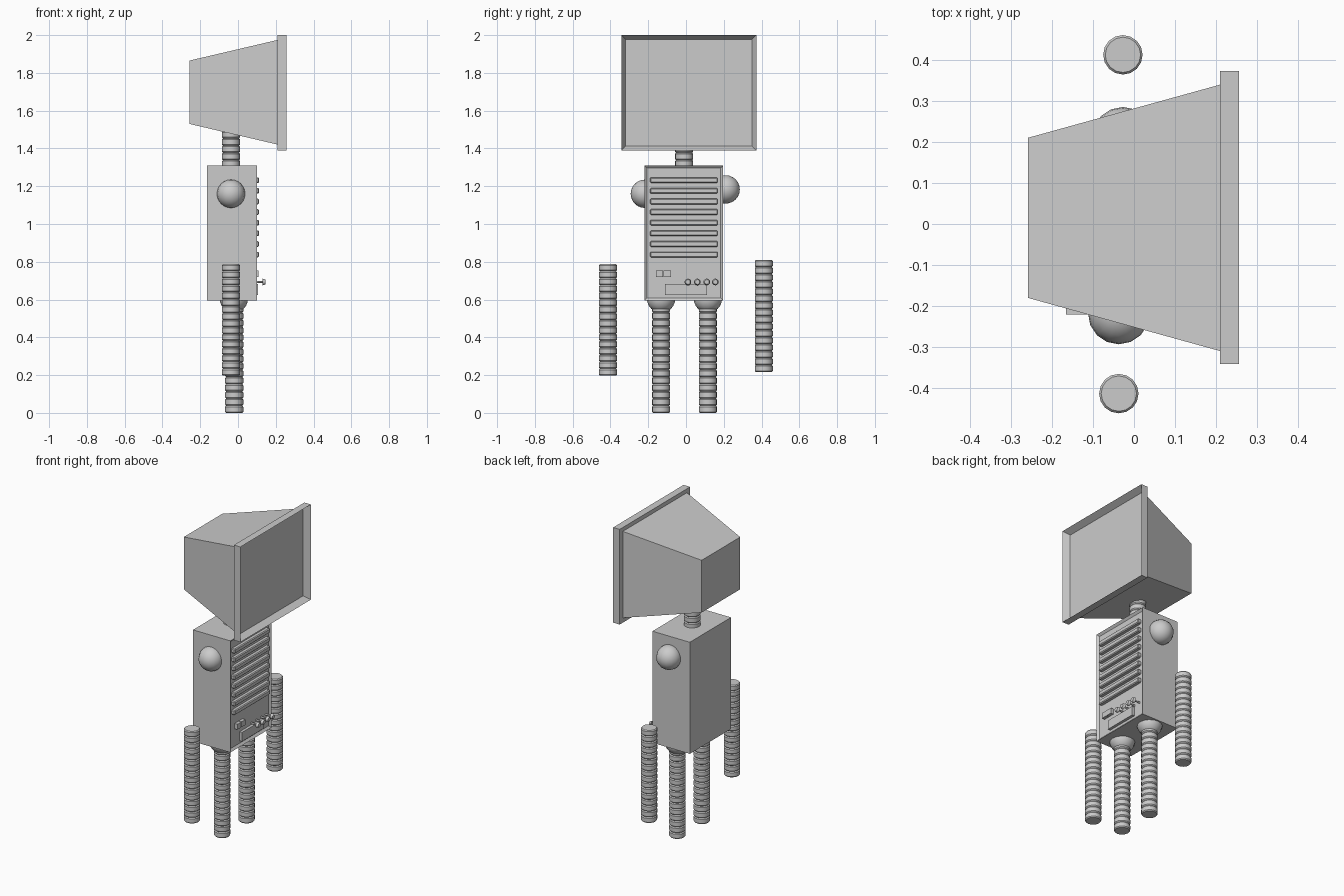
import bpy, bmesh, math
from mathutils import Matrix, Vector

if "Cube" in bpy.data.objects:
    bpy.data.objects.remove(bpy.data.objects["Cube"])


def finish(name, bm, smooth=None):
    bmesh.ops.recalc_face_normals(bm, faces=bm.faces)
    mesh = bpy.data.meshes.new(name)
    bm.to_mesh(mesh)
    bm.free()
    ob = bpy.data.objects.new(name, mesh)
    bpy.context.collection.objects.link(ob)
    if smooth:
        bpy.ops.object.select_all(action='DESELECT')
        ob.select_set(True)
        bpy.context.view_layer.objects.active = ob
        bpy.ops.object.shade_smooth_by_angle(angle=math.radians(smooth))
    return ob


def box(name, x, y, z, border=0, depth=0, bevel=0):
    """Box from (min, max) ranges; border/depth sink a panel into the +x face."""
    bm = bmesh.new()
    bmesh.ops.create_cube(bm, size=1)
    for v in bm.verts:
        v.co = Vector([(a + b) / 2 + c * (b - a) for (a, b), c in zip((x, y, z), v.co)])
    if border:
        bm.normal_update()
        face = max(bm.faces, key=lambda f: f.calc_center_median().x)
        bmesh.ops.inset_region(bm, faces=[face], thickness=border)
        for v in face.verts:
            v.co.x -= depth
    ob = finish(name, bm)
    if bevel:
        m = ob.modifiers.new("edge", 'BEVEL')
        m.width = bevel
    return ob


def hose(name, x, y, z0, z1, r=0.048, sides=16, pitch=0.037):
    """Ribbed tube: lathe of a stack of shallow bands, capped at both ends."""
    n = max(1, round((z1 - z0) / pitch))
    h = (z1 - z0) / n
    profile = []
    for i in range(n):
        b = z0 + i * h
        profile += [(r - 0.005, b), (r, b + 0.006), (r, b + h - 0.006)]
    profile.append((r - 0.005, z1))
    bm = bmesh.new()
    rings = [[bm.verts.new((x + q * math.cos(2 * math.pi * k / sides),
                            y + q * math.sin(2 * math.pi * k / sides), z))
              for k in range(sides)] for q, z in profile]
    for a, b in zip(rings, rings[1:]):
        for k in range(sides):
            j = (k + 1) % sides
            bm.faces.new((a[k], a[j], b[j], b[k]))
    bm.faces.new(rings[0])
    bm.faces.new(rings[-1])
    return finish(name, bm, 30)


def ball(name, loc, r, seg=16, rings=12):
    bm = bmesh.new()
    bmesh.ops.create_uvsphere(bm, u_segments=seg, v_segments=rings, radius=r,
                              matrix=Matrix.Translation(loc))
    return finish(name, bm, 30)


# monitor head: tapered housing and a deep screen bezel
housing = box("head_housing", (-0.258, 0.212), (-0.31, 0.34), (1.42, 1.975))
for v in housing.data.vertices:
    if v.co.x < 0:
        v.co.y = 0.21 if v.co.y > 0 else -0.18
        v.co.z = 1.865 if v.co.z > 1.7 else 1.53
box("screen_bezel", (0.21, 0.256), (-0.341, 0.372), (1.39, 2.0), 0.031, 0.04)

# neck
hose("neck", -0.037, -0.01, 1.30, 1.53)

# cabinet torso with sunken front panel
box("torso", (-0.165, 0.1), (-0.22, 0.197), (0.595, 1.31), 0.02, 0.012)

# vent slats
for i in range(8):
    z = 1.232 - i * 0.0563
    box("vent_slat", (0.08, 0.111), (-0.19, 0.168), (z - 0.015, z + 0.015), bevel=0.005)

# small switch and lower access plate
for y in (-0.16, -0.118):
    box("switch", (0.08, 0.108), (y, y + 0.038), (0.72, 0.755))
box("access_plate", (0.08, 0.106), (-0.11, 0.11), (0.625, 0.683))

# control knobs on thin stems
for y in (0.01, 0.06, 0.11, 0.155):
    for part, r, x0, x1 in (("knob_stem", 0.006, 0.085, 0.132), ("knob", 0.018, 0.13, 0.145)):
        bm = bmesh.new()
        bmesh.ops.create_cone(bm, cap_ends=True, segments=12, radius1=r,
                              radius2=r * 0.7, depth=x1 - x0,
                              matrix=Matrix.Translation(((x0 + x1) / 2, y, 0.693))
                              @ Matrix.Rotation(math.pi / 2, 4, 'Y'))
        finish(part, bm, 40)

# shoulders and detached forearms
ball("left_shoulder", (-0.037, -0.218, 1.16), 0.075)
ball("right_shoulder", (-0.027, 0.21, 1.183), 0.075)
hose("left_forearm", -0.037, -0.413, 0.197, 0.787)
hose("right_forearm", -0.027, 0.412, 0.217, 0.81)

# hips and legs
for side, y in (("left", -0.132), ("right", 0.116)):
    ball(side + "_hip", (-0.022, y, 0.605), 0.075)
    hose(side + "_leg", -0.02, y, 0.0, 0.57)
